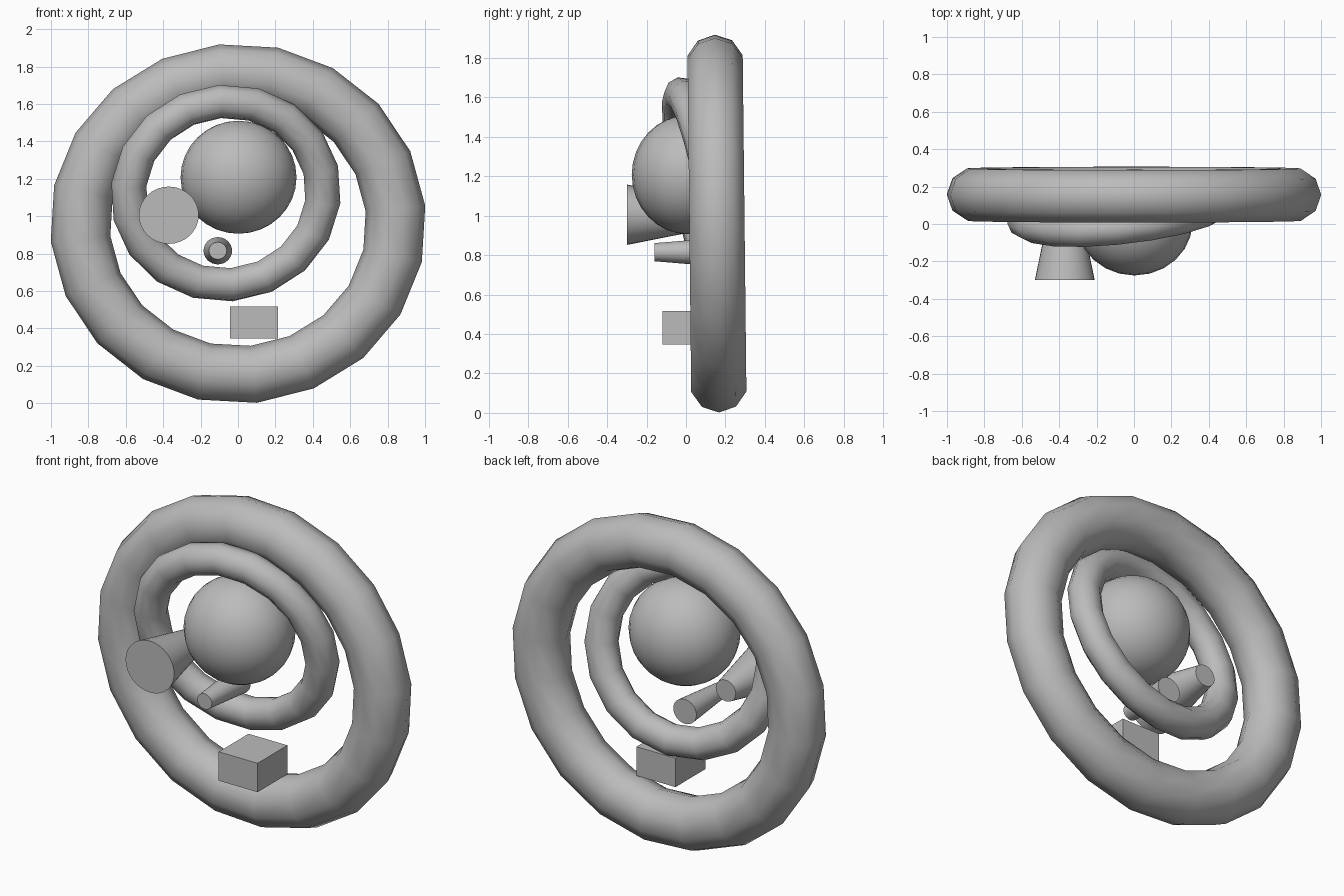
import bpy
from math import radians
from mathutils import Matrix, Vector

cube = bpy.data.objects.get("Cube")
if cube:
    bpy.data.objects.remove(cube, do_unlink=True)

grey = bpy.data.materials.new("plain_grey")
grey.use_nodes = True
colour = (0.5, 0.5, 0.5, 1.0)
grey.diffuse_color = colour
grey.node_tree.nodes["Principled BSDF"].inputs["Base Color"].default_value = colour

# Turns a part lying flat so that its axis points to the front
FACE_FRONT = Matrix.Rotation(radians(90), 4, "X")


def finish(name, centre, scale=(1, 1, 1), spin=0, lean=0, turn=0, base=FACE_FRONT):
    """Shape, tilt and place the part that was just added."""
    part = bpy.context.object
    part.name = part.data.name = name
    part.data.transform(
        Matrix.Rotation(turn, 4, "Z")
        @ Matrix.Rotation(lean, 4, "X")
        @ Matrix.Diagonal(Vector((*scale, 1)))
        @ base
        @ Matrix.Rotation(radians(spin), 4, "Z")
    )
    part.location = centre
    part.data.materials.append(grey)
    bpy.ops.object.shade_smooth_by_angle(angle=radians(42))
    return part


def ring(name, centre, major, minor, segments, **shape):
    bpy.ops.mesh.primitive_torus_add(major_radius=major, minor_radius=minor,
                                     major_segments=segments, minor_segments=10)
    return finish(name, centre, **shape)


def tapered_rod(name, x, z, front, back, front_radius, back_radius):
    bpy.ops.mesh.primitive_cone_add(vertices=32, radius1=back_radius,
                                    radius2=front_radius, depth=back - front)
    return finish(name, (x, (front + back) / 2, z), scale=(1, 1, 0.957))


# Outer and inner rings
ring("outer_ring", (0, 0.157, 0.96), 0.846, 0.16, 20,
     scale=(1, 0.92, 0.957), spin=5.7, lean=0.011)
ring("inner_ring", (-0.065, 0.08, 1.123), 0.525, 0.095, 18,
     scale=(1, 0.93, 0.955), spin=14.6, lean=0.2, turn=0.11)

# Ball
bpy.ops.mesh.primitive_uv_sphere_add(segments=24, ring_count=16, radius=0.31)
finish("ball", (0.003, 0.01, 1.208), scale=(1, 0.92, 0.974), base=Matrix())

# Tapered rods
tapered_rod("wide_rod", -0.37, 1.005, -0.30, 0.155, 0.16, 0.066)
tapered_rod("thin_rod", -0.108, 0.815, -0.16, 0.165, 0.048, 0.076)

# Block
bpy.ops.mesh.primitive_cube_add(size=1)
finish("block", (0.085, 0.02, 0.432), scale=(0.256, 0.28, 0.172), base=Matrix())
